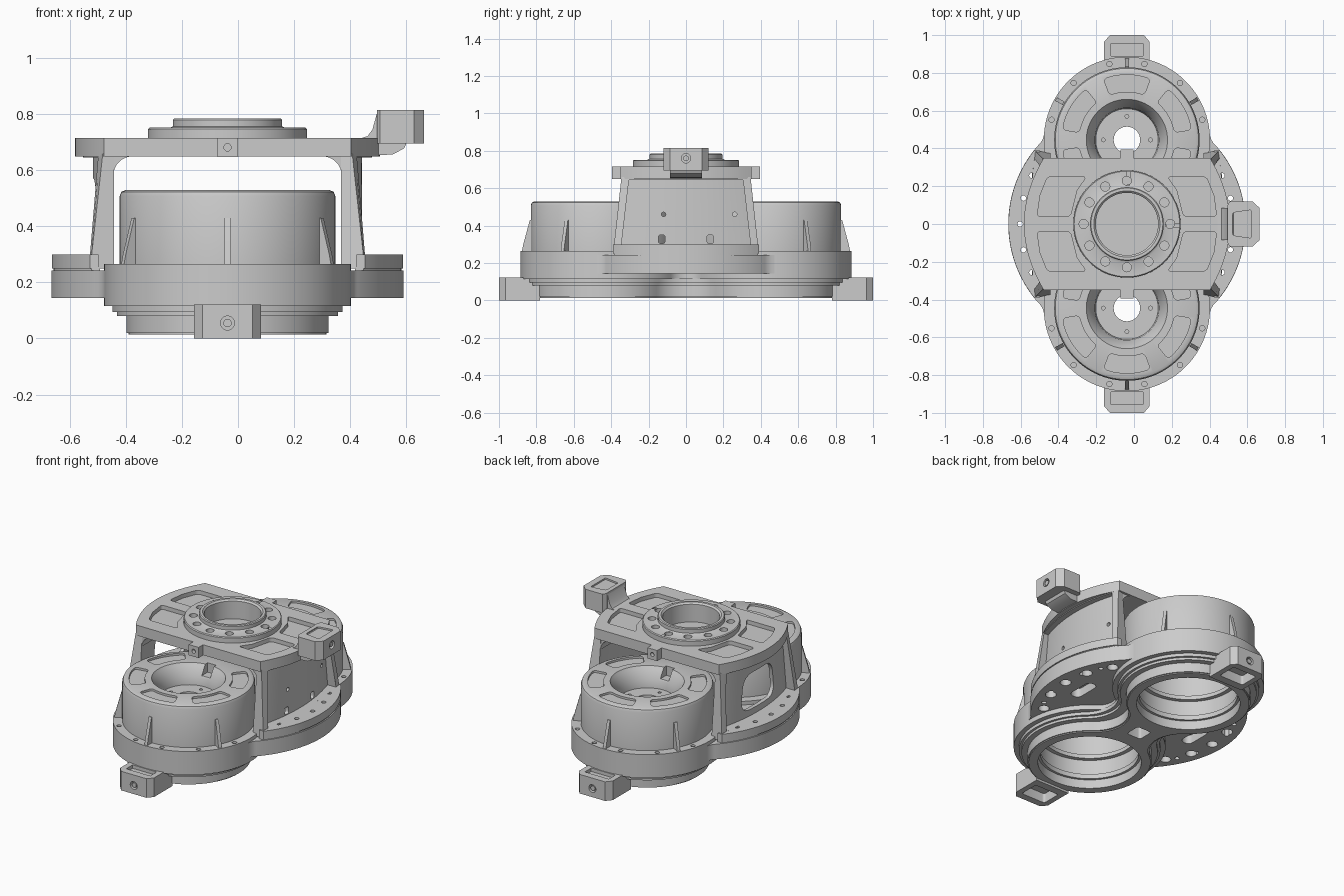
import bpy, bmesh
from math import sin, cos, pi, radians, atan2, sqrt

if "Cube" in bpy.data.objects:
    bpy.data.objects.remove(bpy.data.objects["Cube"])

C = -0.0375      # x of the housing axis; parts are built around it and shifted at the end
L = 0.445        # distance of each drum axis from the centre


def finish(name, bm):
    bmesh.ops.recalc_face_normals(bm, faces=bm.faces)
    me = bpy.data.meshes.new(name)
    bm.to_mesh(me)
    bm.free()
    ob = bpy.data.objects.new(name, me)
    bpy.context.collection.objects.link(ob)
    return ob


def arc(x, y, r, a, b, n):
    return [(x + r * cos(a + (b - a) * i / n), y + r * sin(a + (b - a) * i / n)) for i in range(n)]


def prism(name, pts, a, b, axis='Z', bevel=0):
    """Extrude an outline along an axis, optionally rounding its corners."""
    put = {'Z': lambda p, h: (p[0], p[1], h), 'Y': lambda p, h: (p[0], h, p[1]),
           'X': lambda p, h: (h, p[0], p[1])}[axis]
    bm = bmesh.new()
    lo = [bm.verts.new(put(p, a)) for p in pts]
    hi = [bm.verts.new(put(p, b)) for p in pts]
    n = len(pts)
    bm.faces.new(lo)
    bm.faces.new(hi)
    sides = [bm.faces.new((lo[i], lo[(i + 1) % n], hi[(i + 1) % n], hi[i])) for i in range(n)]
    bmesh.ops.recalc_face_normals(bm, faces=bm.faces)
    if bevel:
        es = [e for e in bm.edges if all(f in sides for f in e.link_faces) and e.calc_face_angle(0) > 0.6]
        bmesh.ops.bevel(bm, geom=es, offset=bevel, segments=4, profile=0.5, affect='EDGES')
    return finish(name, bm)


def box(name, x0, x1, y0, y1, z0, z1, bevel=0):
    return prism(name, [(x0, y0), (x1, y0), (x1, y1), (x0, y1)], z0, z1, 'Z', bevel)


def cyl(x, y, r, a, b, axis='Z', n=16):
    return prism("cutter", arc(x, y, r, 0, 2 * pi, n), a, b, axis)


def revolve(name, prof, n=96):
    bm = bmesh.new()
    rings = [[bm.verts.new((r * cos(2 * pi * i / n), r * sin(2 * pi * i / n), z)) for r, z in prof] for i in range(n)]
    m = len(prof)
    for i in range(n):
        p, q = rings[i], rings[(i + 1) % n]
        for k in range(m):
            bm.faces.new((p[k], q[k], q[(k + 1) % m], p[(k + 1) % m]))
    return finish(name, bm)


def bowed(name, s, corners, n=24):
    """Wall swept along y; each corner is (x at the ends, bow at the middle, half width, z)."""
    bm = bmesh.new()
    ts = [-1 + 2 * i / n for i in range(n + 1)]
    cols = [[bm.verts.new((s * (x + b * (1 - t * t)), y * t, z)) for x, b, y, z in corners] for t in ts]
    bm.faces.new(cols[0])
    bm.faces.new(cols[-1])
    for p, q in zip(cols, cols[1:]):
        for k in range(4):
            bm.faces.new((p[k], q[k], q[(k + 1) % 4], p[(k + 1) % 4]))
    return finish(name, bm)


def cut(ob, cutters):
    bpy.ops.object.select_all(action='DESELECT')
    for c in cutters:
        c.select_set(True)
    bpy.context.view_layer.objects.active = cutters[0]
    if len(cutters) > 1:
        bpy.ops.object.join()
    tool = cutters[0]
    mod = ob.modifiers.new("cut", 'BOOLEAN')
    mod.operation, mod.solver, mod.object = 'DIFFERENCE', 'EXACT', tool
    bpy.context.view_layer.objects.active = ob
    bpy.ops.object.modifier_apply(modifier="cut")
    bpy.data.objects.remove(tool)


def eight(R, f):
    """Outline of two lobes joined by a filleted waist."""
    d = sqrt((R + f) ** 2 - L * L)
    b = atan2(L, d)
    half = arc(0, L, R, -b, pi + b, 72) + arc(-d, 0, f, b, -b, 20)
    return half + [(-x, -y) for x, y in half]


def bores(z0, z1, r=0.30):
    return [cyl(0, s * L, r, z0, z1, 'Z', 96) for s in (-1, 1)]


# Wide base flange: big disc blended into both lobes
Fx, Fy = 0.538, 0.4887
g, h = atan2(Fy, Fx), atan2(Fy - L, Fx)
half = (arc(0, 0, 0.628, -g, g, 48) + arc(Fx, Fy, 0.1, pi + g, pi + h, 6)
        + arc(0, L, 0.438, h, pi - h, 64) + arc(-Fx, Fy, 0.1, -h, -g, 6))
flange = prism("base_flange", half + [(-x, -y) for x, y in half], 0.145, 0.242)
tools = bores(0.1, 0.3)
for s in (-1, 1):
    for a in (-34, -17, 0, 17, 34):
        tools.append(cyl(s * 0.555 * cos(radians(a)), 0.555 * sin(radians(a)), 0.032, 0.1, 0.205, 'Z', 24))
    tools.append(box("slot", s * 0.42 - 0.035, s * 0.42 + 0.035, -0.09, 0.09, 0.1, 0.2, 0.03))
cut(flange, tools)
cut(flange, [cyl(s * 0.565 * cos(radians(a)), 0.565 * sin(radians(a)), 0.014, 0.1, 0.3)
             for s in (-1, 1) for a in (-27, -14, 0, 14, 27)])

# Double-lobed body and stepped rims underneath
body = prism("lobe_body", eight(0.44, 0.1), 0.115, 0.265)
cut(body, bores(0.1, 0.3) + [cyl(0.413 * cos(radians(a)), s * (L + 0.413 * sin(radians(a))), 0.014, 0.245, 0.28)
                             for s in (-1, 1) for a in (15, 47, 77, 103, 133, 165)])
for i, (R, z0, z1) in enumerate([(0.41, 0.095, 0.118), (0.395, 0.08, 0.097), (0.36, 0.02, 0.083), (0.353, 0.014, 0.022)]):
    rim = prism("lower_rim_%d" % i, eight(R, 0.2), z0, z1)
    cut(rim, bores(0, 0.2) + [box("recess", -0.05, 0.05, -0.05, 0.05, 0, 0.2, 0.015)])

# Drums with dished tops, kidney pockets and a small notch
drum = revolve("front_drum", [(0.385, 0.25), (0.385, 0.508), (0.379, 0.523), (0.364, 0.53), (0.215, 0.53),
                              (0.205, 0.515), (0.17, 0.46), (0.165, 0.41), (0.07, 0.41), (0.07, 0.375),
                              (0.30, 0.375), (0.30, 0.25)])
tools = [box("notch", -0.03, 0.03, 0.14, 0.235, 0.47, 0.56)]
w = radians(21)
for a in [radians(30 + 60 * k) for k in (0, 2, 3, 4, 5)]:
    pts = arc(0, 0, 0.345, a - w, a + w, 10) + arc(0, 0, 0.345, a + w, a + w - 0.1, 1) \
        + arc(0, 0, 0.255, a + w, a - w, 10) + arc(0, 0, 0.255, a - w, a - w + 0.1, 1)
    tools.append(prism("pocket", pts, 0.517, 0.56, 'Z', 0.02))
for k in range(4):
    tools.append(cyl(0.125 * cos(k * pi / 2), 0.125 * sin(k * pi / 2), 0.01, 0.395, 0.43))
cut(drum, tools)
drum.location.y = -L
back = bpy.data.objects.new("back_drum", drum.data)
bpy.context.collection.objects.link(back)
back.location.y, back.rotation_euler.z = L, pi

for s, side in ((-1, "front"), (1, "back")):
    # Liner steps inside each bore
    for r, z0, z1 in ((0.285, 0.07, 0.10), (0.275, 0.20, 0.225)):
        ring = revolve(side + "_bore_ring", [(r, z0), (0.305, z0), (0.305, z1), (r, z1)])
        ring.location.y = s * L
    # Triangular stiffening ribs
    for a in (30, 90, 150):
        rib = prism(side + "_rib", [(0.37, 0.26), (0.433, 0.26), (0.425, 0.30), (0.39, 0.43), (0.37, 0.43)], -0.01, 0.01, 'Y')
        rib.location.y, rib.rotation_euler.z = s * L, s * radians(a)
    # Mounting block at the foot, hollow below
    pts = [(-0.12, 0.78), (-0.12, 0.965), (-0.09, 1.0), (0.09, 1.0), (0.12, 0.965), (0.12, 0.78)]
    block = prism(side + "_mount_block", [(x, s * y) for x, y in pts], 0, 0.122)
    cut(block, [cyl(0, 0.055, 0.025, *sorted((s * 0.975, s * 1.1)), 'Y', 24), cyl(0, s * L, 0.31, -0.1, 0.2, 'Z', 96),
                box("step", -0.085, 0.085, *sorted((s * 0.89, s * 0.955)), 0.10, 0.2),
                box("hollow", -0.085, 0.085, *sorted((s * 0.83, s * 0.955)), -0.1, 0.06, 0.015)])
    prism(side + "_mount_bush", arc(0, 0.055, 0.015, 0, 2 * pi, 20), s * 0.96, s * 0.996, 'Y')
    # Small lug on the bridge edge
    lug = box(side + "_bridge_lug", -0.035, 0.035, *sorted((s * 0.33, s * 0.395)), 0.648, 0.716)
    cut(lug, [cyl(0, 0.682, 0.013, *sorted((s * 0.37, s * 0.42)), 'Y')])

# Bridge plate with curved ends, four pockets and a blind central bore
n = 24
end = [(0.545 - 0.105 * (-1 + 2 * i / n) ** 2, 0.35 * (-1 + 2 * i / n)) for i in range(n + 1)]
plate = prism("bridge_plate", end + [(-x, -y) for x, y in end], 0.65, 0.716)
tools = [cyl(0, 0, 0.165, 0.662, 0.8, 'Z', 96)]
for sx in (-1, 1):
    for sy in (-1, 1):
        pts = [(0.42, 0.25), (0.215, 0.25), (0.265, 0.18), (0.30, 0.04), (0.475, 0.04), (0.46, 0.15)]
        tools.append(prism("pocket", [(sx * x, sy * y) for x, y in pts], 0.69, 0.8, 'Z', 0.018))
cut(plate, tools)

# Stepped bearing collar on the plate
collar = revolve("bearing_collar", [(0.165, 0.67), (0.284, 0.70), (0.284, 0.747), (0.279, 0.752), (0.205, 0.752),
                                    (0.195, 0.757), (0.195, 0.78), (0.19, 0.785), (0.175, 0.785), (0.165, 0.775)])
cut(collar, [cyl(0.229 * cos(k * pi / 6), 0.229 * sin(k * pi / 6), 0.024, 0.728, 0.8, 'Z', 20) for k in range(12)])

for s, side in ((-1, "left"), (1, "right")):
    # Tapered, bowed bridge wall with a recessed panel
    wall = bowed(side + "_bridge_wall", s, [(0.490, 0.022, 0.39, 0.25), (0.445, 0.07, 0.345, 0.66),
                                            (0.405, 0.05, 0.335, 0.66), (0.405, 0.05, 0.375, 0.25)])
    cut(wall, [bowed("panel", s, [(0.70, 0, 0.345, 0.30), (0.70, 0, 0.305, 0.645),
                                  (0.43, 0.05, 0.305, 0.645), (0.43, 0.05, 0.345, 0.30)])])
    if s < 0:
        cut(wall, [prism("window", [(-0.17, 0.34), (0.17, 0.34), (0.14, 0.57), (-0.14, 0.57)], -0.6, -0.3, 'X', 0.07)])
    else:
        cut(wall, [cyl(y, 0.46, 0.012, 0.3, 0.6, 'X') for y in (-0.12, 0.26)]
            + [prism("slot", [(y - .018, .305), (y + .018, .305), (y + .018, .35), (y - .018, .35)], 0.3, 0.6, 'X', 0.012)
               for y in (-0.13, 0.13)])
    # Rounded corner between wall and plate
    r = 0.07
    pts = [(0.43, 0.66), (0.43, 0.58)] + arc(0.408 - r, 0.65 - r, r, 0, pi / 2 + 0.001, 8) + [(0.33, 0.651), (0.33, 0.66)]
    prism(side + "_wall_fillet", [(s * x, z) for x, z in pts], -0.335, 0.335, 'Y')
    # Bolted crescent foot
    pts = arc(0, 0, 0.627, -0.671, 0.671, 32) + [(0.491, 0.39), (0.46, 0.39), (0.46, -0.39)]
    foot = prism(side + "_bridge_foot", [(s * x, y) for x, y in pts], 0.25, 0.30)
    seam = prism(side + "_foot_seam", [(s * x * 0.99, y * 0.99) for x, y in pts], 0.23, 0.255)
    for ob in (foot, seam):
        cut(ob, [cyl(s * 0.565 * cos(radians(b)), 0.565 * sin(radians(b)), 0.014, 0.2, 0.4) for b in (-27, -14, 0, 14, 27)])

# Side arm: curved neck and chamfered end block
neck = [(0.48, 0.716), (0.50, 0.722), (0.517, 0.745), (0.535, 0.81), (0.56, 0.81), (0.65, 0.70), (0.638, 0.695),
        (0.63, 0.678), (0.59, 0.657), (0.48, 0.65)]
prism("arm_neck", neck, -0.085, 0.085, 'Y')
arm = prism("arm_block", [(0.533, -0.10), (0.545, -0.12), (0.665, -0.12), (0.702, -0.085), (0.702, 0.085),
                          (0.665, 0.12), (0.545, 0.12), (0.533, 0.10)], 0.695, 0.816)
cut(arm, [cyl(0, 0.76, 0.025, 0.68, 0.8, 'X', 24),
          prism("pocket", [(0.56, -0.06), (0.66, -0.075), (0.66, 0.075), (0.56, 0.06)], 0.806, 0.9, 'Z', 0.01)])
prism("arm_bush", arc(0, 0.76, 0.015, 0, 2 * pi, 20), 0.67, 0.698, 'X')

# Shift onto the housing axis and shade
for ob in bpy.context.scene.objects:
    ob.location.x += C
    ob.select_set(True)
    bpy.context.view_layer.objects.active = ob
bpy.ops.object.shade_smooth_by_angle(angle=radians(30))
